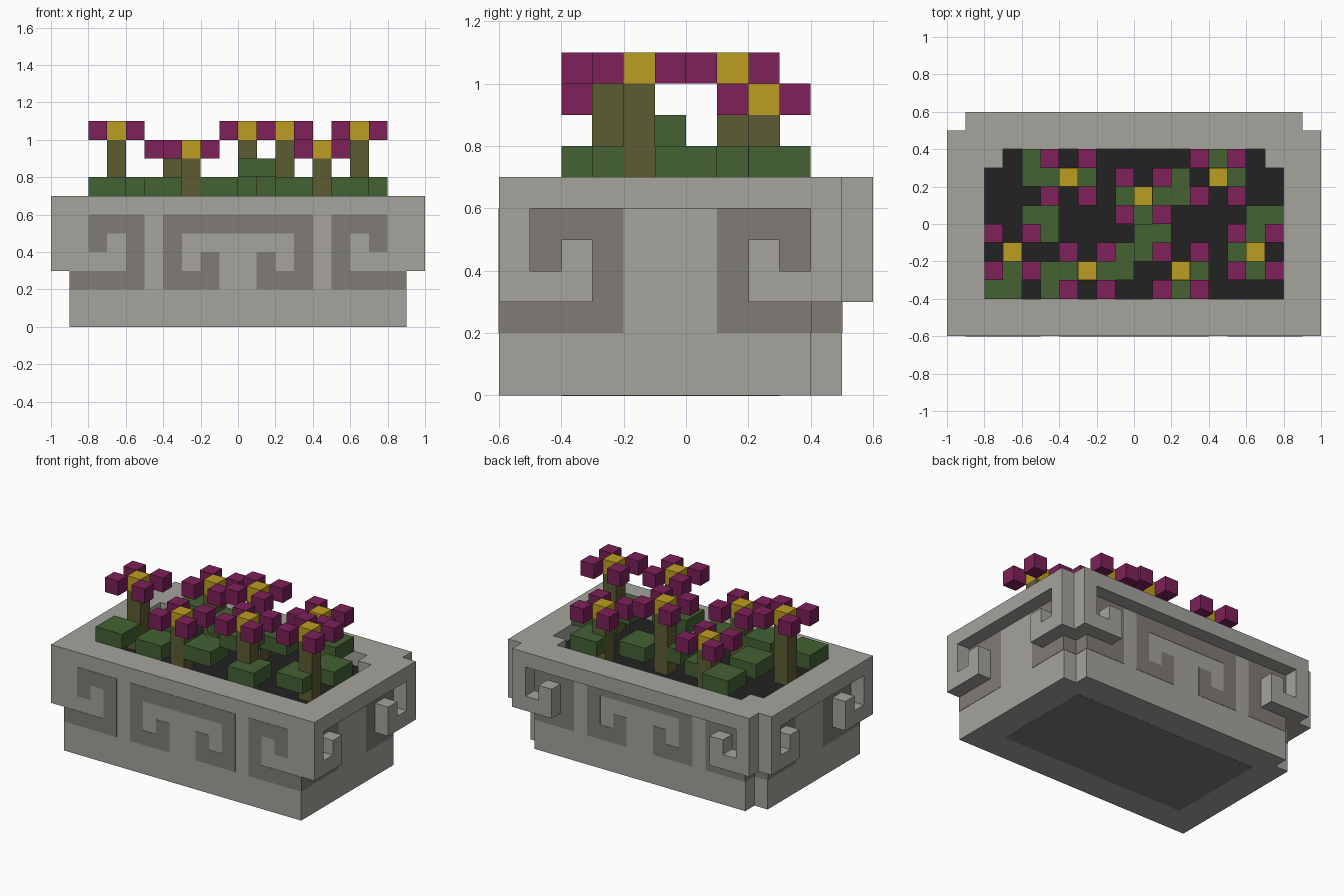
import bpy, bmesh

if "Cube" in bpy.data.objects:
    bpy.data.objects.remove(bpy.data.objects["Cube"], do_unlink=True)


def material(name, rgb):
    """Flat colour from 0-255 sRGB values."""
    lin = [((c / 255 + 0.055) / 1.055) ** 2.4 for c in rgb]
    mat = bpy.data.materials.new(name)
    mat.use_nodes = True
    mat.diffuse_color = (*lin, 1)
    bsdf = next(n for n in mat.node_tree.nodes if n.type == 'BSDF_PRINCIPLED')
    bsdf.inputs["Base Color"].default_value = (*lin, 1)
    bsdf.inputs["Roughness"].default_value = 0.9
    return mat


STONE = material("light stone", (165, 163, 157))
DARK = material("dark stone", (128, 124, 118))
SOIL = material("soil black", (34, 34, 34))
LEAF = material("leaf green", (68, 98, 52))
STEM = material("stem olive", (92, 92, 52))
PETAL = material("petal magenta", (125, 33, 88))
HEART = material("heart yellow", (190, 158, 34))


def finish(name, bm, mat, mirror=False):
    bmesh.ops.recalc_face_normals(bm, faces=bm.faces[:])
    mesh = bpy.data.meshes.new(name)
    bm.to_mesh(mesh)
    bm.free()
    mesh.materials.append(mat)
    obj = bpy.data.objects.new(name, mesh)
    bpy.context.scene.collection.objects.link(obj)
    if mirror:
        obj.modifiers.new("Mirror", 'MIRROR')
    return obj


def prism(name, pts, lo, hi, axis, mat, mirror=True):
    """Extrude a 2D outline along an axis; half outlines are mirrored in x."""
    place = {'x': lambda a, b, c: (c, a, b),
             'y': lambda a, b, c: (a, c, b),
             'z': lambda a, b, c: (a, b, c)}[axis]
    bm = bmesh.new()
    base = bm.faces.new([bm.verts.new(place(a, b, lo)) for a, b in pts])
    top = bmesh.ops.extrude_face_region(bm, geom=[base], use_keep_orig=True)["geom"]
    for v in (g for g in top if isinstance(g, bmesh.types.BMVert)):
        v.co["xyz".index(axis)] = hi
    bmesh.ops.recalc_face_normals(bm, faces=bm.faces[:])
    if mirror:  # drop the hidden wall on the mirror plane
        seam = [f for f in bm.faces if all(abs(v.co.x) < 1e-5 for v in f.verts)]
        bmesh.ops.delete(bm, geom=seam, context='FACES')
    return finish(name, bm, mat, mirror)


def boxes(name, spans, mat):
    """Boxes given as (x, y, z, width, depth, height) from the low corner."""
    bm = bmesh.new()
    for x, y, z, w, d, h in spans:
        for v in bmesh.ops.create_cube(bm, size=1)["verts"]:
            v.co = (x + (v.co.x + .5) * w, y + (v.co.y + .5) * d, z + (v.co.z + .5) * h)
    return finish(name, bm, mat)


# Stone trough: notched foot, wall, and open rim
prism("trough_foot", [(0, -.6), (.9, -.6), (.9, .4), (.8, .4), (.8, .5), (0, .5)],
      0, .3, 'z', STONE)
prism("trough_wall", [(0, -.6), (.9, -.6), (.9, .5), (0, .5)], .3, .6, 'z', STONE)
prism("trough_rim", [(0, -.6), (1, -.6), (1, .5), (.9, .5), (.9, .6), (0, .6), (0, .4),
                     (.7, .4), (.7, .3), (.8, .3), (.8, -.4), (0, -.4)],
      .6, .7, 'z', STONE)
boxes("soil", [(-.8, -.4, .597, 1.6, .8, .006)], SOIL)
boxes("underside_panel", [(-.7, -.4, -.001, 1.4, .7, .003)], DARK)

# Raised hooks at the corners, measured inward from each corner
hook = [(0, .3), (.3, .3), (.3, .5), (.2, .5), (.2, .4), (.1, .4), (.1, .6), (0, .6)]
prism("side_front_hook", [(-.6 + u, z) for u, z in hook], .9, 1, 'x', STONE)
prism("side_back_hook", [(.5 - u, z) for u, z in hook], .9, 1, 'x', STONE)
prism("back_hook", [(.9 - u, z) for u, z in hook], .5, .6, 'y', STONE)


# Dark inlaid scrolls on the walls
def scroll(start):
    return [(start, .2), (.4, .2), (.4, .6), (.1, .6), (.1, .4), (.2, .4),
            (.2, .5), (.3, .5), (.3, .3), (start, .3)]


middle = [(0, .5), (.3, .5), (.3, .3), (.2, .3), (.2, .4), (.1, .4), (.1, .2),
          (.4, .2), (.4, .6), (0, .6)]
prism("front_corner_scroll", [(.9 - u, z) for u, z in scroll(0)], -.602, -.598, 'y', DARK)
prism("front_middle_scroll", middle, -.602, -.598, 'y', DARK)
prism("back_corner_scroll", [(.9 - u, z) for u, z in scroll(.1)], .498, .502, 'y', DARK)
prism("back_middle_scroll", middle, .498, .502, 'y', DARK)
prism("side_front_scroll", [(-.6 + u, z) for u, z in scroll(0)], .898, .902, 'x', DARK)
prism("side_back_scroll", [(.5 - u, z) for u, z in scroll(.1)], .898, .902, 'x', DARK)
prism("notch_side_band", [(.4, .2), (.5, .2), (.5, .3), (.4, .3)], .798, .802, 'x', DARK)
prism("notch_back_band", [(.8, .2), (.9, .2), (.9, .3), (.8, .3)], .398, .402, 'y', DARK)

# Leaf slabs, in tenths: x, y and width of each
leaves = [(-6, 2, 2), (-3, 1, 1), (1, 1, 2), (-1, 0, 2), (4, 2, 2), (-6, -1, 2),
          (6, -1, 2), (-2, -3, 2), (-8, -4, 2), (-5, -4, 2), (2, -4, 2), (5, -3, 2)]
boxes("leaves", [(x / 10, y / 10, .7, w / 10, .2, .1) for x, y, w in leaves], LEAF)
boxes("raised_leaf", [(0, -.2, .8, .2, .2, .1)], LEAF)

# Flowers, in tenths: x, y and bloom height
flowers = [(-4, 2, 9), (0, 1, 10), (4, 2, 9), (-7, -2, 10), (-3, -3, 9),
           (2, -3, 10), (6, -2, 10)]
for i, cell in enumerate(flowers, 1):
    x, y, z = (c / 10 for c in cell)
    e = .0008  # keeps stem faces just proud of flush leaves
    boxes(f"stem_{i}", [(x - e, y - e, .6, .1 + 2 * e, .1 + 2 * e, z - .6)], STEM)
    boxes(f"heart_{i}", [(x, y, z, .1, .1, .1)], HEART)
    boxes(f"petals_{i}", [(x + dx, y + dy, z, .1, .1, .1)
                          for dx in (-.1, .1) for dy in (-.1, .1)], PETAL)
